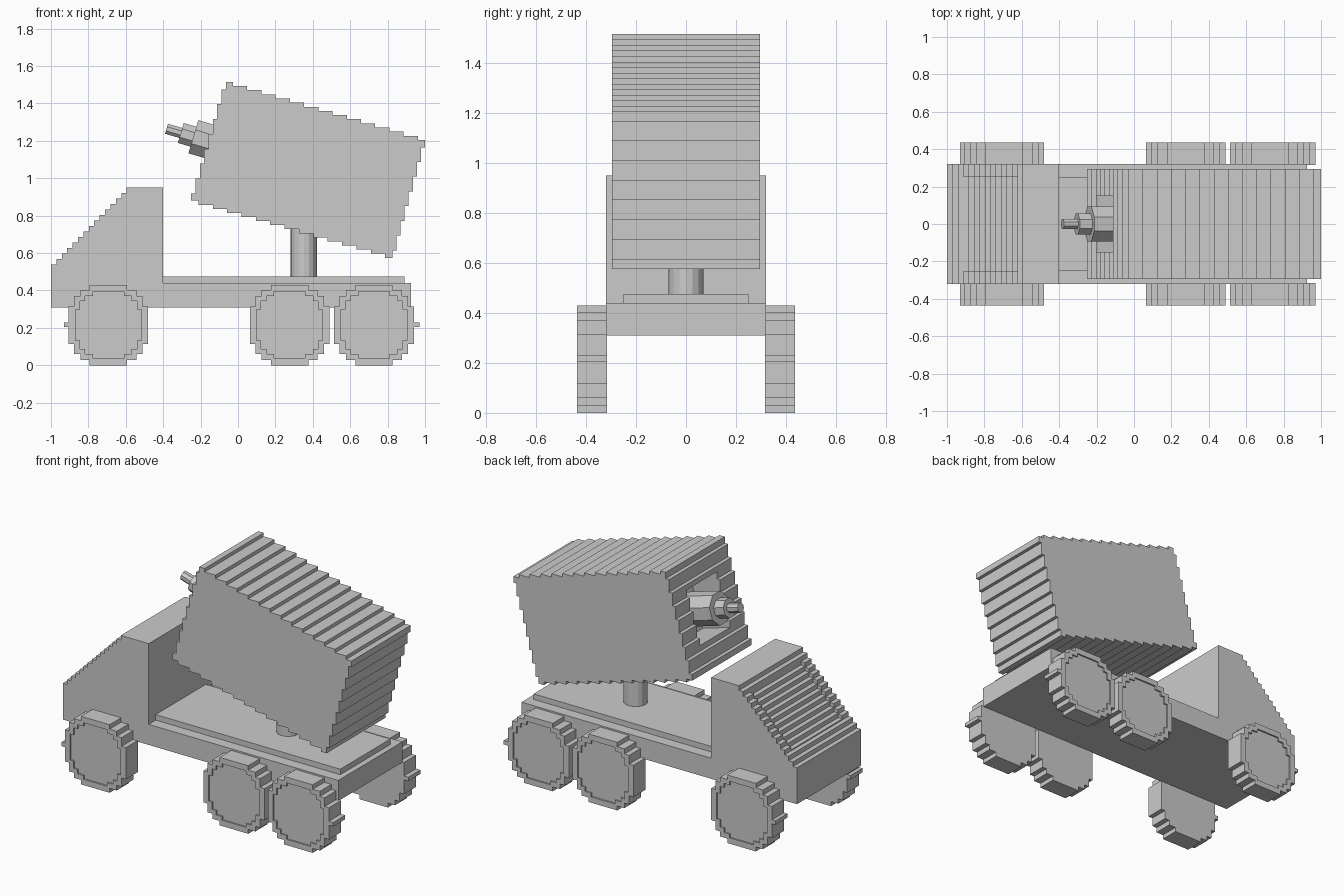
import bpy, bmesh
from math import radians, cos, sin, pi
from mathutils import Matrix, Vector

if "Cube" in bpy.data.objects:
    bpy.data.objects.remove(bpy.data.objects["Cube"])


def finish(name, bm):
    bmesh.ops.recalc_face_normals(bm, faces=bm.faces)
    me = bpy.data.meshes.new(name)
    bm.to_mesh(me)
    bm.free()
    ob = bpy.data.objects.new(name, me)
    bpy.context.collection.objects.link(ob)
    return ob


def extrude(name, pts, y0, y1):
    """Extrude an x/z outline along y."""
    bm = bmesh.new()
    f = bm.faces.new([bm.verts.new((x, y0, z)) for x, z in pts])
    r = bmesh.ops.extrude_face_region(bm, geom=[f])
    vs = [v for v in r["geom"] if isinstance(v, bmesh.types.BMVert)]
    bmesh.ops.translate(bm, verts=vs, vec=(0, y1 - y0, 0))
    return finish(name, bm)


def block(name, x0, x1, y0, y1, z0, z1):
    return extrude(name, [(x0, z0), (x1, z0), (x1, z1), (x0, z1)], y0, y1)


def cylinder(name, r, length, sides, matrix):
    bm = bmesh.new()
    bmesh.ops.create_cone(bm, cap_ends=True, segments=sides, radius1=r, radius2=r,
                          depth=length, matrix=matrix)
    return finish(name, bm)


def stair(p, q, n, axis):
    """Staircase from p to q; axis is the long direction (0 = x, 1 = z)."""
    pts = [p]
    for i in range(n):
        t = p[axis] + (q[axis] - p[axis]) * (i + 0.5) / n
        for k in (i, i + 1):
            s = p[1 - axis] + (q[1 - axis] - p[1 - axis]) * k / n
            pts.append((t, s) if axis == 0 else (s, t))
    return pts


# Chassis and raised deck
block("chassis", -0.42, 0.925, -0.32, 0.32, 0.31, 0.44)
block("deck", -0.42, 0.89, -0.25, 0.25, 0.43, 0.475)


# Cab with stepped slope; the middle has a sunken windscreen
def cab_outline(sunk):
    n = 14
    pts = [(-0.4, 0.31), (-1, 0.31)]
    for i in range(n):
        x0, x1 = -1 + 0.405 * i / n, -1 + 0.405 * (i + 1) / n
        z = 0.54 + 0.41 * i / n
        if -0.9 < (x0 + x1) / 2 < -0.63:
            z -= sunk
        pts += [(x0, z), (x1, z)]
    return pts + [(-0.595, 0.95), (-0.4, 0.95)]


extrude("cab_windscreen", cab_outline(0.022), -0.255, 0.255)
for side, y0, y1 in (("left", 0.255, 0.32), ("right", -0.32, -0.255)):
    extrude("cab_side_" + side, cab_outline(0), y0, y1)


# Wheels: stepped discs with slightly sunken hubs
def disc(cx, s):
    half = [(0.10, 0.215), (0.10, 0.187), (0.15, 0.187), (0.15, 0.155),
            (0.183, 0.155), (0.183, 0.10), (0.213, 0.10)]
    q = [(x * s, z * s) for x, z in half]
    top = q + [(x, -z) for x, z in reversed(q)]
    ring = top + [(-x, -z) for x, z in top]
    return [(cx + x, 0.215 + z) for x, z in ring]


def tyre(name, cx, y0, y1, rim):
    """Disc with the hub face set in from the outer side y1."""
    bm = bmesh.new()
    outer, inner = disc(cx, 1), disc(cx, 0.83)
    loops = [[bm.verts.new((x, y, z)) for x, z in pts]
             for pts, y in ((outer, y0), (outer, y1), (inner, y1), (inner, rim))]
    n = len(outer)
    for a, b in zip(loops, loops[1:]):
        for i in range(n):
            j = (i + 1) % n
            bm.faces.new((a[i], a[j], b[j], b[i]))
    bm.faces.new(loops[0])
    bm.faces.new(loops[-1])
    finish(name, bm)


for s, side in ((1, "left"), (-1, "right")):
    for cx, place in ((-0.693, "front"), (0.276, "middle"), (0.727, "rear")):
        tyre(f"{place}_wheel_{side}", cx, s * 0.315, s * 0.435, s * 0.425)
    block("front_wheel_nub_" + side, -0.93, -0.90, *sorted((s * 0.315, s * 0.435)), 0.205, 0.23)
    block("rear_wheel_nub_" + side, 0.935, 0.97, *sorted((s * 0.315, s * 0.435)), 0.205, 0.23)

# Lift piston
cylinder("lift_piston", 0.07, 0.28, 16, Matrix.Translation((0.352, 0, 0.6)))

# Tilted launcher box with stepped edges
tl, tr, br, bl = (-0.065, 1.515), (1.0, 1.205), (0.825, 0.575), (-0.25, 0.88)
outline = (stair(tl, tr, 14, 0) + stair(tr, br, 8, 1)
           + stair(br, bl, 14, 0) + stair(bl, tl, 8, 1))
box = extrude("launcher_box", outline, -0.295, 0.295)

# Opening in the front of the box
tilt = Matrix.Translation((-0.157, 0, 1.198)) @ Matrix.Rotation(radians(16.5), 4, 'Y')
cutter = block("opening_cutter", -0.2, 0.2, -0.15, 0.15, -0.17, 0.17)
cutter.data.transform(tilt)
cutter.hide_render = True
cutter.hide_viewport = True
mod = box.modifiers.new("opening", 'BOOLEAN')
mod.operation = 'DIFFERENCE'
mod.object = cutter
mod.solver = 'EXACT'

# Stepped nose inside the opening
for name, r, a, b in (("nose_base", 0.1, -0.085, 0.21),
                      ("nose_middle", 0.06, -0.155, -0.08),
                      ("nose_tip", 0.03, -0.235, -0.15)):
    m = (tilt @ Matrix.Translation(((a + b) / 2, 0, 0)) @ Matrix.Rotation(pi / 2, 4, 'Y')
         @ Matrix.Rotation(pi / 8, 4, 'Z'))
    cylinder(name, r, b - a, 8, m)
